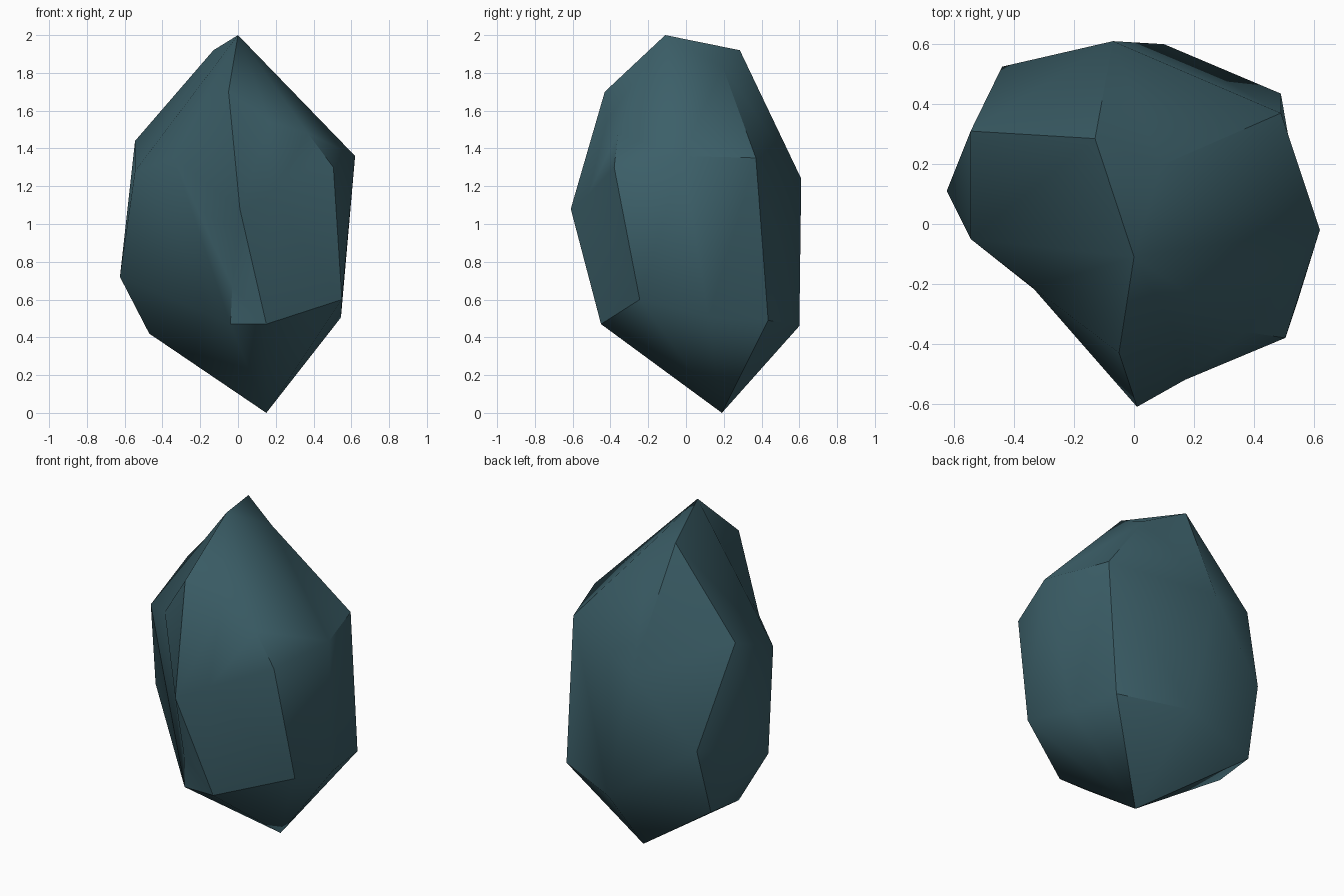
import bpy, bmesh, math
from mathutils import Vector

if "Cube" in bpy.data.objects:
    bpy.data.objects.remove(bpy.data.objects["Cube"])

# Key corners of the boulder, tier by tier from crown to tip
corners = [
    # crown
    (0, -.11, 2.0), (-.13, .285, 1.92), (.09, .195, 1.83), (-.05, -.43, 1.70),
    # shoulder
    (.17, -.42, 1.54), (.37, -.36, 1.48), (.505, -.38, 1.30), (.62, -.02, 1.36),
    (.49, .37, 1.35), (-.07, .61, 1.24), (-.545, .31, 1.44), (-.545, -.05, 1.28),
    # waist
    (.01, -.61, 1.08), (.17, -.52, 1.15), (-.34, -.21, 1.35), (-.625, .11, .72),
    (-.44, .525, .84), (-.03, -.47, .67),
    # lower rim
    (-.04, -.45, .47), (.15, -.45, .47), (.55, -.245, .60), (.545, .12, .505),
    (.49, .435, .49), (.10, .60, .46), (-.46, .42, .44), (-.47, .17, .42),
    # tip
    (.15, .19, 0),
]

# Skin the corners: hull them in a rounded space so slightly sunken corners survive
centre = Vector((0, 0, 1))


def rounded(p):
    q = Vector(p) - centre
    q.z *= .62
    return q.normalized() * q.length ** .3


bm = bmesh.new()
home = {}
for p in corners:
    home[bm.verts.new(rounded(p))] = Vector(p)
res = bmesh.ops.convex_hull(bm, input=list(bm.verts))
bmesh.ops.delete(bm, geom=[v for v in bm.verts if not v.link_faces], context='VERTS')
for v in bm.verts:
    v.co = home[v]
bmesh.ops.recalc_face_normals(bm, faces=list(bm.faces))
mesh = bpy.data.meshes.new("boulder")
bm.to_mesh(mesh)
bm.free()

boulder = bpy.data.objects.new("boulder", mesh)
bpy.context.collection.objects.link(boulder)

# Dark teal stone
stone = bpy.data.materials.new("dark teal stone")
stone.diffuse_color = (.045, .115, .14, 1)
stone.use_nodes = True
stone.node_tree.nodes["Principled BSDF"].inputs["Base Color"].default_value = stone.diffuse_color
mesh.materials.append(stone)

# Soft facets with sharp ridges
bpy.context.view_layer.objects.active = boulder
boulder.select_set(True)
bpy.ops.object.shade_smooth_by_angle(angle=math.radians(40))
